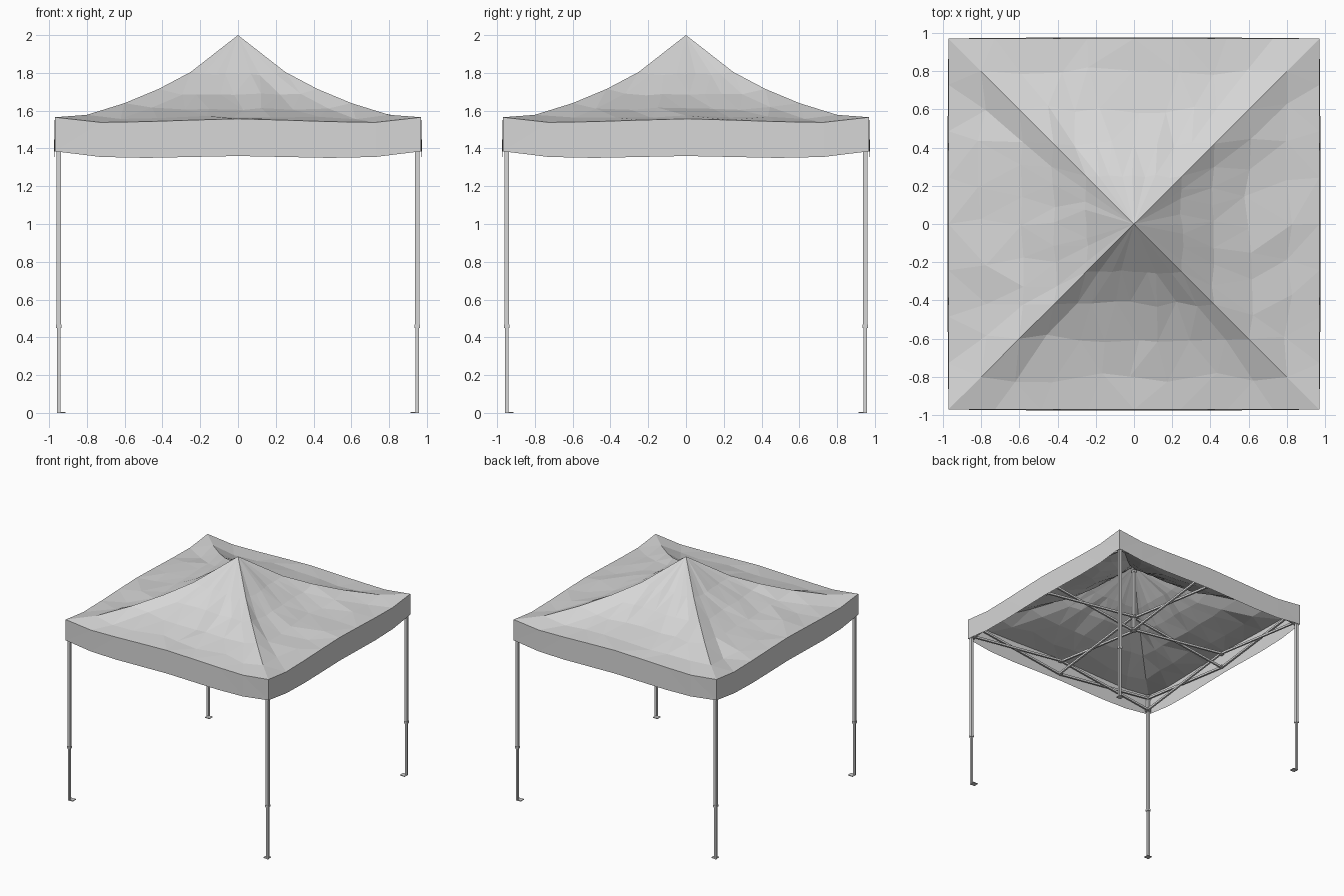
import bpy, bmesh, math, random
from mathutils import Vector, Matrix

random.seed(4)
if "Cube" in bpy.data.objects:
    bpy.data.objects.remove(bpy.data.objects["Cube"], do_unlink=True)

grey = bpy.data.materials.new("light_grey")
grey.use_nodes = True
COLOUR = (0.67, 0.67, 0.67, 1)
grey.diffuse_color = COLOUR
grey.node_tree.nodes["Principled BSDF"].inputs["Base Color"].default_value = COLOUR


def finish(name, bm):
    mesh = bpy.data.meshes.new(name)
    bm.to_mesh(mesh)
    bm.free()
    mesh.materials.append(grey)
    ob = bpy.data.objects.new(name, mesh)
    bpy.context.collection.objects.link(ob)
    return ob


def add_box(bm, centre, size):
    bmesh.ops.create_cube(bm, matrix=Matrix.Translation(centre) @ Matrix.Diagonal((*size, 1)))


def add_bar(bm, a, b, width, height=None):
    """Rectangular tube running from a to b."""
    a, b = Vector(a), Vector(b)
    d = b - a
    turn = d.to_track_quat('Z', 'Y').to_matrix().to_4x4()
    size = Matrix.Diagonal((width, height or width, d.length, 1))
    bmesh.ops.create_cube(bm, matrix=Matrix.Translation((a + b) / 2) @ turn @ size)


# Canopy: square rings from the hem up to the peak.
# Each ring: half width, then heights from panel middle to corner ridge.
HALF = 4
RINGS = [
    (0.97, (1.36, 1.355, 1.35, 1.355, 1.385)),    # hem of the valance
    (0.97, (1.557, 1.55, 1.542, 1.538, 1.565)),   # eave
    (0.80, (1.568, 1.568, 1.562, 1.558, 1.578)),
    (0.60, (1.61, 1.61, 1.61, 1.615, 1.64)),
    (0.42, (1.688, 1.688, 1.685, 1.688, 1.715)),
    (0.25, (1.795, 1.793, 1.79, 1.795, 1.805)),
]


def canopy():
    bm = bmesh.new()
    sides = HALF * 2
    count = sides * 4
    previous = None
    for level, (r, heights) in enumerate(RINGS):
        ring = []
        for i in range(count):
            step = i % sides - HALF
            x, y, z = r * step / HALF, -r, heights[abs(step)]
            if level > 1 and abs(step) < HALF:      # wrinkles in the cloth
                x += random.uniform(-0.2, 0.2) * r / HALF
                y += random.uniform(-0.04, 0.04) * r
                z += random.uniform(-0.01, 0.01) * r
            elif level == 0:                        # hem billows a little
                y -= 0.005 * (1 - abs(step / HALF) ** 3)
            turn = Matrix.Rotation(math.pi / 2 * (i // sides), 3, 'Z')
            ring.append(bm.verts.new(turn @ Vector((x, y, z))))
        if previous:
            for i in range(count):
                j = (i + 1) % count
                bm.faces.new((previous[i], previous[j], ring[j], ring[i]))
        previous = ring
    peak = bm.verts.new((0, 0, 2))
    for i in range(count):
        bm.faces.new((previous[i], previous[(i + 1) % count], peak))
    bmesh.ops.triangulate(bm, faces=bm.faces[:])
    return finish("canopy", bm)


canopy()

# Legs: outer tube, thinner telescopic lower tube, collar, foot plate, brackets
L = 0.949
LOW, HIGH = 1.4, 1.52
for sx, x_name in ((1, "left"), (-1, "right")):
    for sy, y_name in ((-1, "front"), (1, "back")):
        name = f"{y_name}_{x_name}"
        x, y = sx * L, sy * L
        bm = bmesh.new()
        add_bar(bm, (x, y, 0.45), (x, y, 1.55), 0.023)
        add_bar(bm, (x, y, 0), (x, y, 0.46), 0.018)
        add_box(bm, (x, y, 0.458), (0.029, 0.029, 0.018))
        finish(name + "_leg", bm)

        bm = bmesh.new()
        add_box(bm, (x - sx * 0.015, y - sy * 0.015, 0.003), (0.044, 0.044, 0.006))
        finish(name + "_foot", bm)

        bm = bmesh.new()
        for z in (LOW, HIGH):
            add_box(bm, (x, y, z), (0.03, 0.03, 0.03))
            add_box(bm, (x - sx * 0.02, y, z), (0.02, 0.012, 0.02))
            add_box(bm, (x, y - sy * 0.02, z), (0.012, 0.02, 0.02))
        finish(name + "_brackets", bm)


# Folding trusses: crossed bars along every side and from each side to the hub
def scissor(bm, a, b, across):
    """Two crossing bars between plan points a and b."""
    shift = Vector(across) * 0.008
    for z0, z1, s in ((LOW, HIGH, 1), (HIGH, LOW, -1)):
        add_bar(bm, Vector((*a, z0)) + shift * s, Vector((*b, z1)) + shift * s, 0.015, 0.018)


T = 0.94
for k, side in enumerate(("front", "left", "back", "right")):
    bm = bmesh.new()
    for sx in (-1, 1):
        scissor(bm, (sx * T, -T), (0, -T), (0, 1, 0))
    finish(side + "_side_truss", bm).rotation_euler.z = k * math.pi / 2

    bm = bmesh.new()
    scissor(bm, (0, -T), (0, -0.02), (1, 0, 0))
    for z in (LOW, HIGH):
        add_box(bm, (0, -T, z), (0.03, 0.025, 0.02))
    finish(side + "_centre_truss", bm).rotation_euler.z = k * math.pi / 2

# Centre post with its two hubs and peak cap
bm = bmesh.new()
add_bar(bm, (0, 0, 1.38), (0, 0, 1.96), 0.022)
finish("centre_post", bm)
bm = bmesh.new()
for z in (LOW, HIGH):
    add_box(bm, (0, 0, z), (0.055, 0.025, 0.02))
    add_box(bm, (0, 0, z), (0.025, 0.055, 0.02))
finish("centre_hubs", bm)
bm = bmesh.new()
add_box(bm, (0, 0, 1.955), (0.03, 0.03, 0.02))
finish("peak_cap", bm)
